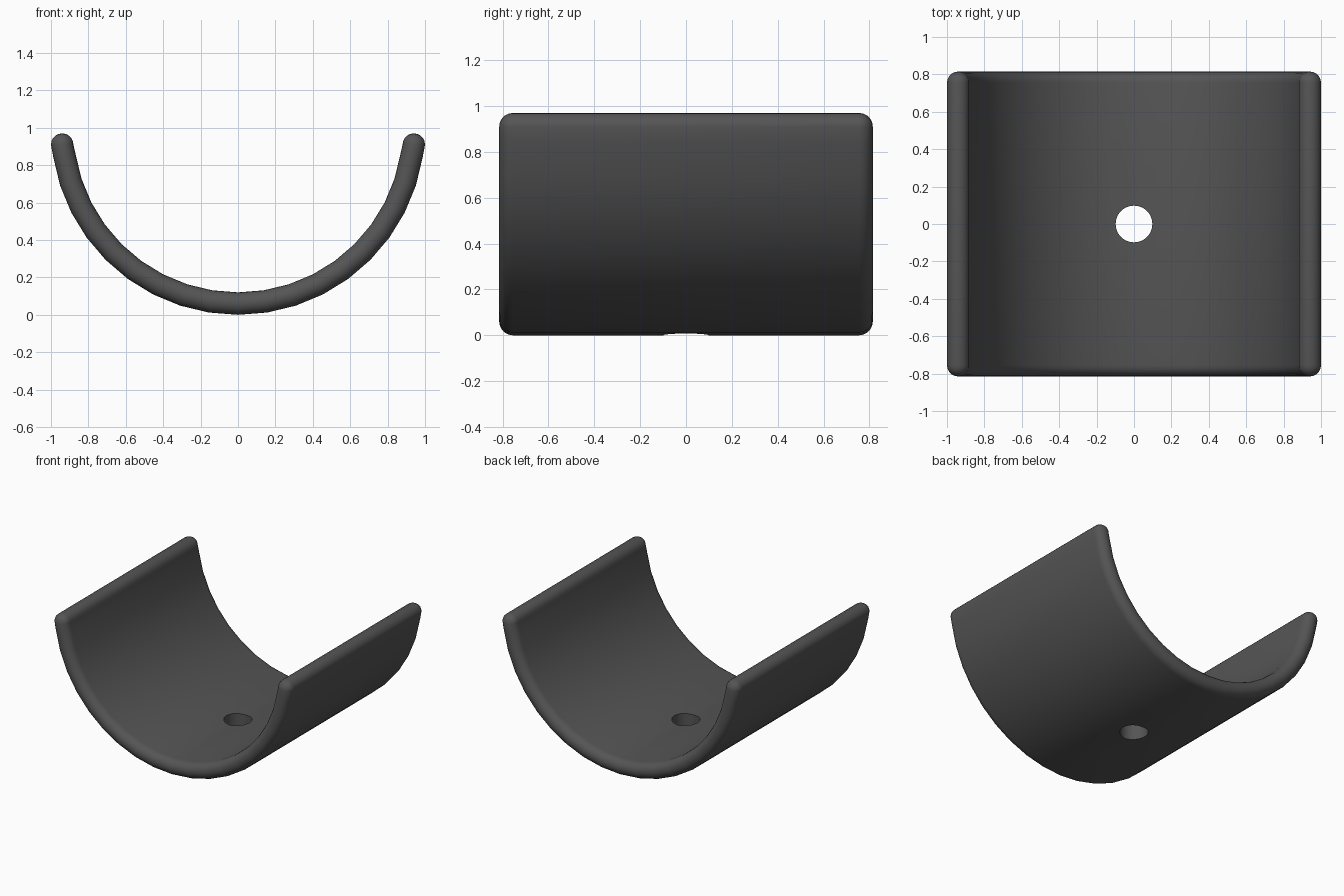
import bpy, bmesh
from math import sin, cos, pi, radians

if "Cube" in bpy.data.objects:
    bpy.data.objects.remove(bpy.data.objects["Cube"])

R_MID, CZ, R, Y = 0.94, 1.0, 0.06, 0.755   # wall mid radius, axis height, half thickness, half length
PHI, COR = 10, 5                            # rounding steps: rim and corners

# Mid-wall path as (x, z, normal x, normal z), ending in vertical tips
path = [(-R_MID, 0.91, -1.0, 0.0)]
for k in range(-9, 10):
    a = radians(9 * k)
    path.append((R_MID * sin(a), CZ - R_MID * cos(a), sin(a), -cos(a)))
path.append((R_MID, 0.91, 1.0, 0.0))
N = len(path) - 1

# Rim outline: (path index, side, outward along the path, outward along y)
ts = [pi / 2 * k / COR for k in range(COR + 1)]
outline = [(N, -1, sin(t), -cos(t)) for t in ts]
outline += [(N, 1, cos(t), sin(t)) for t in ts]
outline += [(i, 1, 0, 1) for i in range(N - 1, 0, -1)]
outline += [(0, 1, -sin(t), cos(t)) for t in ts]
outline += [(0, -1, -cos(t), -sin(t)) for t in ts]
outline += [(i, -1, 0, -1) for i in range(1, N)]

bm = bmesh.new()


def point(i, side, a, b, h, q):
    x, z, nx, nz = path[i]
    return bm.verts.new((x + nx * h - nz * a * q, side * Y + b * q, z + nz * h + nx * a * q))


# Rounded rim from outer to inner surface
rings = []
for k in range(PHI + 1):
    p = pi * k / PHI
    rings.append([point(*o, R * cos(p), R * sin(p)) for o in outline])
M = len(outline)
for r0, r1 in zip(rings, rings[1:]):
    for j in range(M):
        bm.faces.new((r0[j], r0[(j + 1) % M], r1[(j + 1) % M], r1[j]))

# Outer and inner wall surfaces
for h in (R, -R):
    rows = [[point(i, s, 0, 0, h, 0) for i in range(N + 1)] for s in (-1, 1)]
    for i in range(N):
        bm.faces.new((rows[0][i], rows[0][i + 1], rows[1][i + 1], rows[1][i]))
bmesh.ops.remove_doubles(bm, verts=bm.verts, dist=1e-4)
bmesh.ops.recalc_face_normals(bm, faces=bm.faces)
mesh = bpy.data.meshes.new("curved_cradle")
bm.to_mesh(mesh)
bm.free()
cradle = bpy.data.objects.new("curved_cradle", mesh)
bpy.context.collection.objects.link(cradle)

# Screw hole through the bottom
bpy.ops.mesh.primitive_cylinder_add(vertices=48, radius=0.098, depth=0.6, location=(0, 0, 0.05))
cutter = bpy.context.object
cutter.name = "hole_cutter"
mod = cradle.modifiers.new("hole", 'BOOLEAN')
mod.operation, mod.solver, mod.object = 'DIFFERENCE', 'EXACT', cutter
bpy.ops.object.select_all(action='DESELECT')
cradle.select_set(True)
bpy.context.view_layer.objects.active = cradle
bpy.ops.object.modifier_apply(modifier="hole")
bpy.data.objects.remove(cutter)
bpy.ops.object.shade_smooth_by_angle(angle=radians(40))

# Dark grey plastic
mat = bpy.data.materials.new("dark_grey")
mat.diffuse_color = (0.09, 0.09, 0.09, 1)
mat.use_nodes = True
mat.node_tree.nodes["Principled BSDF"].inputs["Base Color"].default_value = mat.diffuse_color
cradle.data.materials.clear()
cradle.data.materials.append(mat)
